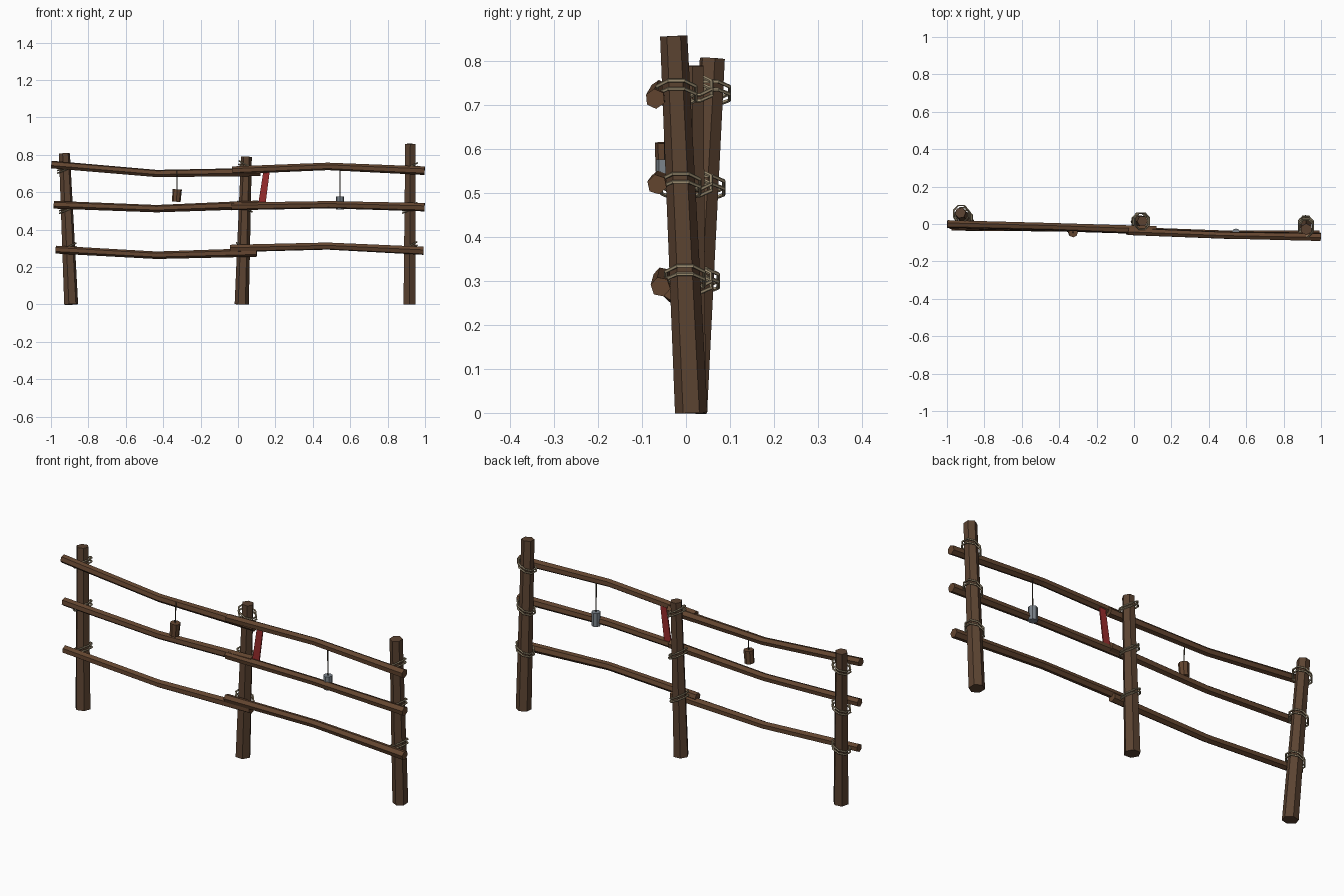
import bpy, bmesh, math
from mathutils import Vector, Matrix

if "Cube" in bpy.data.objects:
    bpy.data.objects.remove(bpy.data.objects["Cube"])


def material(name, rgb):
    m = bpy.data.materials.new(name)
    m.diffuse_color = (*rgb, 1)
    m.use_nodes = True
    m.node_tree.nodes["Principled BSDF"].inputs["Base Color"].default_value = m.diffuse_color
    return m


POST = material("dark post wood", (0.105, 0.056, 0.031))
RAIL = material("rail wood", (0.125, 0.060, 0.029))
ROPE = material("tan rope", (0.36, 0.29, 0.18))
STRING = material("dark string", (0.07, 0.055, 0.04))
METAL = material("grey metal", (0.20, 0.23, 0.26))
CLOTH = material("red cloth", (0.32, 0.025, 0.025))


def finish(name, bm, mat):
    bmesh.ops.recalc_face_normals(bm, faces=bm.faces)
    me = bpy.data.meshes.new(name)
    bm.to_mesh(me)
    bm.free()
    me.materials.append(mat)
    ob = bpy.data.objects.new(name, me)
    bpy.context.collection.objects.link(ob)
    return ob


def tube(name, pts, radii, mat, sides=6, phase=0.0):
    """Faceted closed tube along a path; angle 0 points to +x (posts) or -y (rails)."""
    bm = bmesh.new()
    pts = [Vector(p) for p in pts]
    rings = []
    for i, p in enumerate(pts):
        d = (pts[min(i + 1, len(pts) - 1)] - pts[max(i - 1, 0)]).normalized()
        ref = Vector((0, 1, 0)) if abs(d.z) > 0.7 else Vector((0, 0, 1))
        u = ref.cross(d).normalized()
        v = d.cross(u)
        rings.append([bm.verts.new(p + radii[i] * (math.cos(a) * u + math.sin(a) * v))
                      for a in (phase + k * math.tau / sides for k in range(sides))])
    for a, b in zip(rings, rings[1:]):
        for k in range(sides):
            n = (k + 1) % sides
            bm.faces.new((a[k], a[n], b[n], b[k]))
    bm.faces.new(rings[0])
    bm.faces.new(rings[-1])
    return finish(name, bm, mat)


def rope_ring(name, centre, tilt, major=0.047, minor=0.0045, seg=8, sides=5):
    """Lashing loop around a post, tilted about the y axis."""
    bm = bmesh.new()
    mat = Matrix.Translation(centre) @ Matrix.Rotation(tilt, 4, 'Y')
    grid = []
    for i in range(seg):
        a = math.tau * (i + 0.5) / seg
        ring = []
        for j in range(sides):
            b = math.tau * j / sides
            r = major + minor * math.cos(b)
            ring.append(bm.verts.new(mat @ Vector((r * math.cos(a), r * math.sin(a), minor * math.sin(b)))))
        grid.append(ring)
    for i in range(seg):
        for j in range(sides):
            i2, j2 = (i + 1) % seg, (j + 1) % sides
            bm.faces.new((grid[i][j], grid[i2][j], grid[i2][j2], grid[i][j2]))
    finish(name, bm, ROPE)


# Leaning posts: base, top, radii, facet phase, rope tilt, rope heights
posts = {
    "left_post": ((-0.892, 0.012, 0), (-0.928, 0.060, 0.807), (0.038, 0.030), 0.2, -0.40, (0.727, 0.512, 0.300)),
    "middle_post": ((0.020, 0.012, 0), (0.045, 0.015, 0.79), (0.038, 0.029), 0.0, 0.45, (0.738, 0.522, 0.300)),
    "right_post": ((0.917, 0.012, 0), (0.921, -0.028, 0.858), (0.037, 0.031), math.pi / 6, -0.45, (0.727, 0.515, 0.305)),
}
for name, (base, top, radii, phase, tilt, heights) in posts.items():
    tube(name, (base, top), radii, POST, phase=phase)
    # Two rope loops at each rail
    for h in heights:
        c = Vector(base).lerp(Vector(top), h / top[2])
        for k, dz in enumerate((-0.008, 0.008)):
            rope_ring(f"rope_lashing_{name}", c + Vector((0, 0, dz)), tilt * (1 + 0.15 * k))

# Bent rails, two lengths per row
rails = {
    "upper_left_rail": ((-0.998, 0.000, 0.748), (-0.435, -0.014, 0.700), (0.120, -0.034, 0.708)),
    "middle_left_rail": ((-0.985, -0.008, 0.533), (-0.435, -0.020, 0.512), (0.110, -0.034, 0.533)),
    "lower_left_rail": ((-0.975, -0.017, 0.293), (-0.435, -0.022, 0.263), (0.100, -0.032, 0.278)),
    "upper_right_rail": ((-0.030, -0.040, 0.717), (0.480, -0.060, 0.738), (0.998, -0.070, 0.715)),
    "middle_right_rail": ((-0.035, -0.039, 0.524), (0.485, -0.060, 0.533), (0.998, -0.066, 0.520)),
    "lower_right_rail": ((-0.042, -0.036, 0.299), (0.478, -0.054, 0.312), (0.992, -0.058, 0.287)),
}
for i, (name, pts) in enumerate(rails.items()):
    tube(name, pts, (0.021, 0.020, 0.023), RAIL, phase=0.25 + 0.12 * i)

# Hanging wooden block and metal can on strings
tube("block_string", ((-0.326, -0.040, 0.715), (-0.326, -0.046, 0.612)), (0.003, 0.003), STRING, 5)
tube("hanging_block", ((-0.330, -0.046, 0.549), (-0.325, -0.046, 0.615)), (0.023, 0.025), RAIL, 8)
tube("can_string", ((0.545, -0.048, 0.735), (0.545, -0.047, 0.572)), (0.003, 0.003), STRING, 5)
tube("hanging_can", ((0.545, -0.046, 0.508), (0.545, -0.046, 0.577)), (0.022, 0.022), METAL, 8)

# Slanted red cloth strip between the upper rails
bm = bmesh.new()
outline = [(0.108, 0.535), (0.147, 0.535), (0.170, 0.715), (0.136, 0.715)]
front, back = ([bm.verts.new((x, y, z)) for x, z in outline] for y in (-0.039, -0.033))
bm.faces.new(front)
bm.faces.new(back)
for k in range(4):
    n = (k + 1) % 4
    bm.faces.new((front[k], front[n], back[n], back[k]))
finish("cloth_strip", bm, CLOTH)
